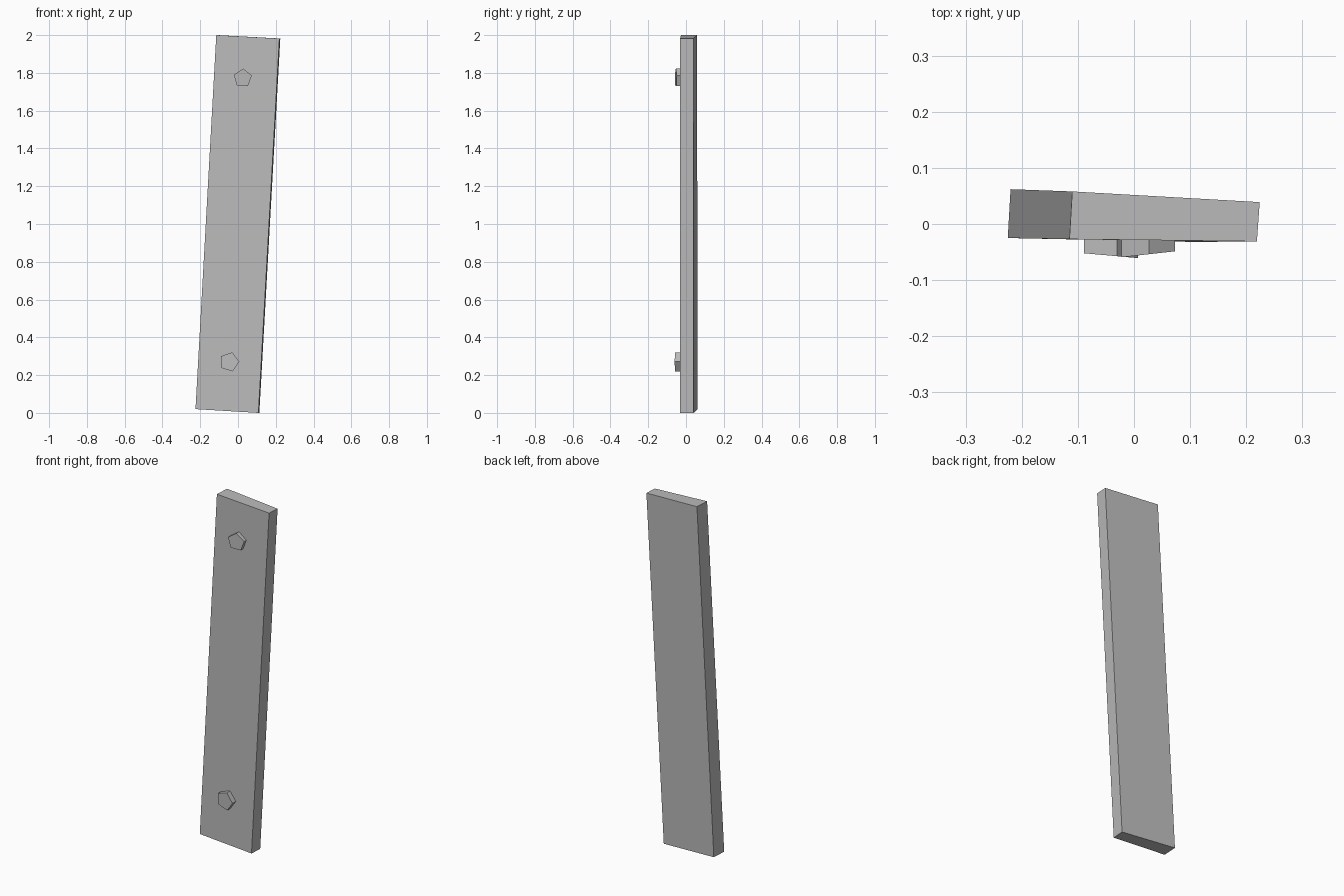
import bpy
import bmesh
from math import cos, sin, pi, radians

cube = bpy.data.objects.get("Cube")
if cube:
    bpy.data.objects.remove(cube, do_unlink=True)

grey = bpy.data.materials.new("plain grey")
grey.use_nodes = True
colour = (0.5, 0.5, 0.5, 1)
grey.diffuse_color = colour
grey.node_tree.nodes["Principled BSDF"].inputs["Base Color"].default_value = colour


def prism(name, front, back):
    """Solid between two matching outlines, flat shaded."""
    bm = bmesh.new()
    near = [bm.verts.new(p) for p in front]
    far = [bm.verts.new(p) for p in back]
    bm.faces.new(near)
    bm.faces.new(far[::-1])
    count = len(near)
    for i in range(count):
        j = (i + 1) % count
        bm.faces.new((near[j], near[i], far[i], far[j]))
    bmesh.ops.recalc_face_normals(bm, faces=bm.faces)
    mesh = bpy.data.meshes.new(name)
    bm.to_mesh(mesh)
    bm.free()
    mesh.materials.append(grey)
    obj = bpy.data.objects.new(name, mesh)
    bpy.context.collection.objects.link(obj)
    return obj


# Leaning plank, thinner along its left edge
prism("plank",
      [(-0.225, -0.025, 0.02), (0.108, -0.032, 0),
       (0.219, -0.031, 1.982), (-0.115, -0.027, 2)],
      [(-0.22, 0.062, 0.02), (0.113, 0.04, 0),
       (0.224, 0.039, 1.982), (-0.11, 0.058, 2)])


def nail(name, x, z, radius, turn, y, slope):
    """Five-sided nail head with a tilted cap."""
    ring = [(radius * cos(turn + i * 2 * pi / 5),
             radius * sin(turn + i * 2 * pi / 5)) for i in range(5)]
    prism(name,
          [(x + u, y + slope * u, z + v) for u, v in ring],
          [(x + u, -0.02, z + v) for u, v in ring])


# Nail heads on the front
nail("upper_nail", 0.025, 1.773, 0.05, radians(88), -0.054, 0.11)
nail("lower_nail", -0.046, 0.27, 0.053, radians(1), -0.056, -0.09)
